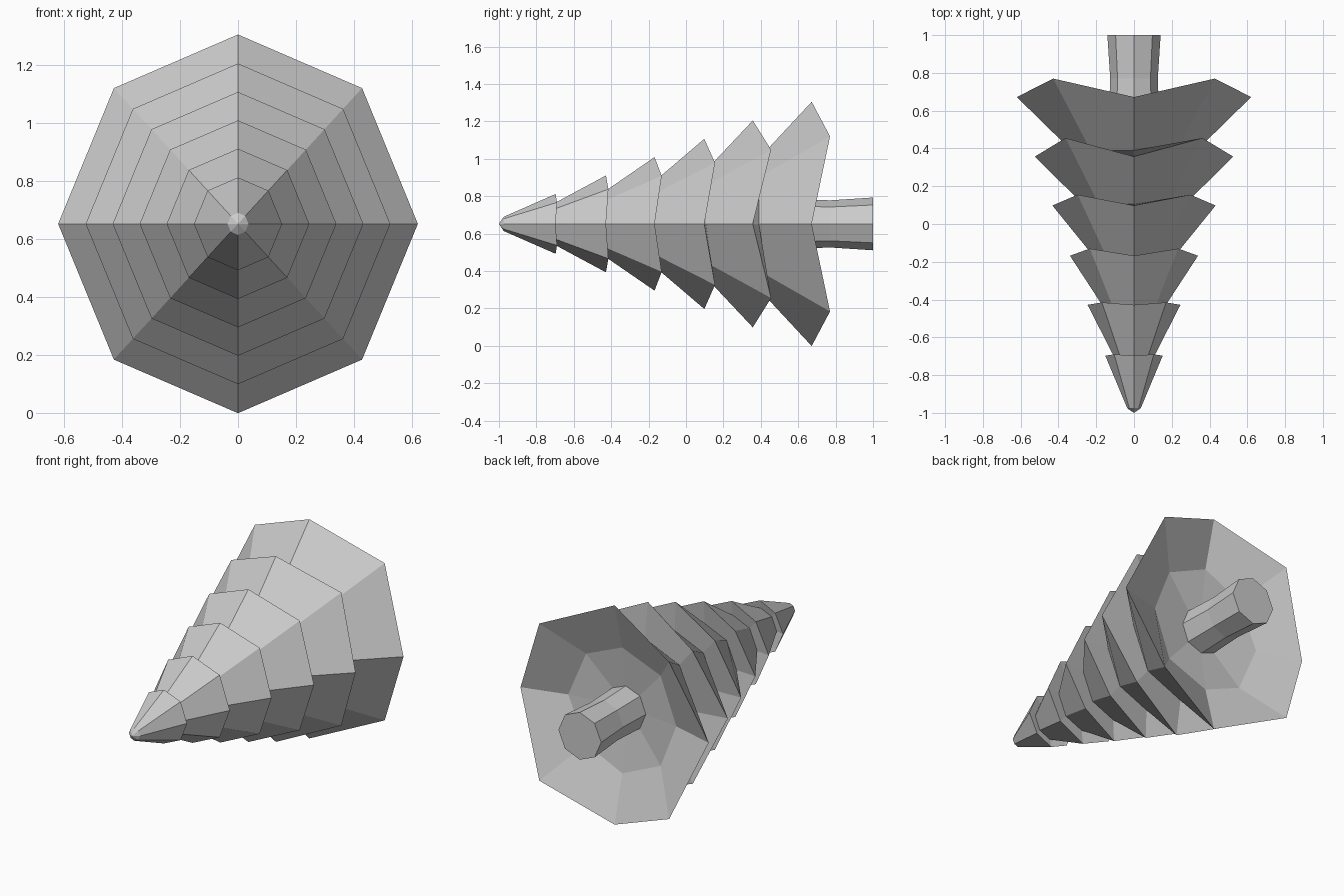
import bpy, bmesh

if "Cube" in bpy.data.objects:
    bpy.data.objects.remove(bpy.data.objects["Cube"])

CZ = 0.652  # height of the tree axis (tree lies along y)

def ring(bm, r, y, y_diag, wide=0.95):
    """Eight points; straight corners at y, diagonal corners at y_diag."""
    c, dx, dz = r, 0.69 * r * wide, 0.717 * r
    pts = [(c * wide, 0), (dx, dz), (0, c), (-dx, dz),
           (-c * wide, 0), (-dx, -dz), (0, -c), (dx, -dz)]
    return [bm.verts.new((x, y_diag if i % 2 else y, CZ + z))
            for i, (x, z) in enumerate(pts)]

def loft(name, rings, tip=None, end=None, wide=0.95):
    bm = bmesh.new()
    rows = [ring(bm, *r, wide) for r in rings]
    for a, b in zip(rows, rows[1:]):
        for i in range(8):
            j = (i + 1) % 8
            bm.faces.new((a[i], a[j], b[j], b[i]))
    for y, row in ((tip, rows[0]), (end, rows[-1])):
        if y is not None:
            v = bm.verts.new((0, y, CZ))
            for i in range(8):
                bm.faces.new((v, row[i], row[(i + 1) % 8]))
    bmesh.ops.recalc_face_normals(bm, faces=bm.faces)
    me = bpy.data.meshes.new(name)
    bm.to_mesh(me)
    bm.free()
    ob = bpy.data.objects.new(name, me)
    bpy.context.collection.objects.link(ob)
    return ob

# Foliage tiers: inner start (radius, y), then rim (radius, y, diagonal y)
tiers = [
    ((0.038, -0.975), (0.160, -0.697, -0.690)),
    ((0.110, -0.705), (0.259, -0.428, -0.415)),
    ((0.170, -0.440), (0.357, -0.168, -0.130)),
    ((0.222, -0.175), (0.455, 0.098, 0.155)),
    ((0.285, 0.105), (0.553, 0.357, 0.455)),
    ((0.350, 0.390), (0.653, 0.672, 0.770)),
]
rings = []
for (r, y), rim in tiers:
    rings += [(r, y, y), rim]
rings.append((0.375, 0.60, 0.59))  # hollow underside
loft("foliage", rings, tip=-1.0, end=0.55)

# Trunk
loft("trunk", [(0.135, 0.53, 0.53), (0.126, 0.77, 0.77), (0.141, 1.0, 1.0)],
     tip=0.53, end=1.0, wide=1.0)
